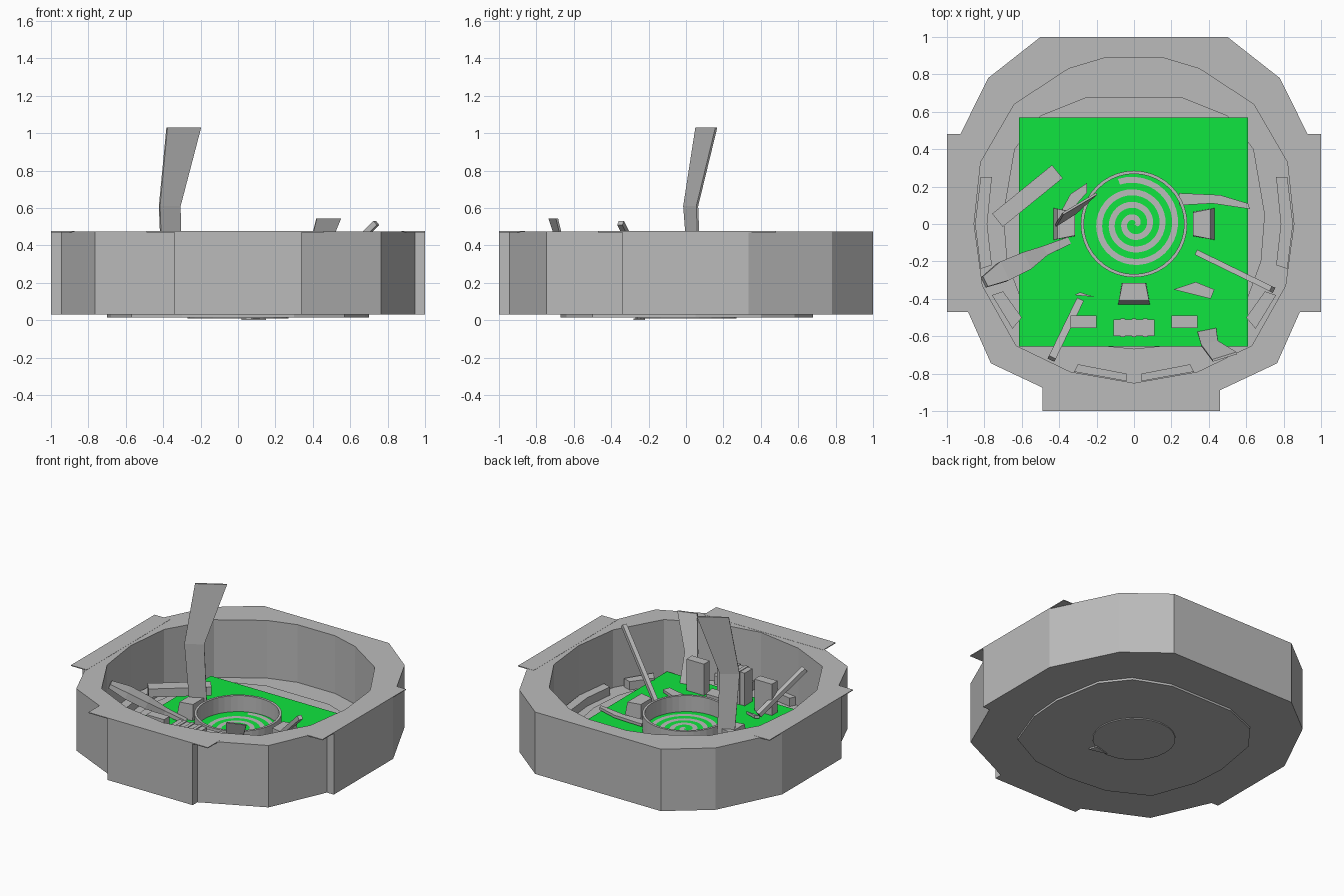
import bpy, bmesh, math
from mathutils import Vector

cube = bpy.data.objects.get("Cube")
if cube:
    bpy.data.objects.remove(cube)


def material(name, rgb):
    m = bpy.data.materials.new(name)
    m.use_nodes = True
    m.diffuse_color = (*rgb, 1)
    m.node_tree.nodes["Principled BSDF"].inputs["Base Color"].default_value = (*rgb, 1)
    return m


GREY = material("stone_grey", (0.5, 0.5, 0.5))
GREEN = material("bright_green", (0.005, 0.78, 0.05))


def finish(name, bm, mat=GREY):
    bmesh.ops.recalc_face_normals(bm, faces=bm.faces[:])
    me = bpy.data.meshes.new(name)
    bm.to_mesh(me)
    bm.free()
    me.materials.append(mat)
    ob = bpy.data.objects.new(name, me)
    bpy.context.collection.objects.link(ob)
    return ob


def prism(name, loops, z0, z1, mat=GREY):
    """Extrude an outline, with optional hole outlines, from z0 to z1."""
    bm = bmesh.new()
    edges = []
    for pts in loops:
        vs = [bm.verts.new((x, y, z0)) for x, y in pts]
        edges += [bm.edges.new((vs[i - 1], vs[i])) for i in range(len(vs))]
    bmesh.ops.triangle_fill(bm, use_beauty=True, edges=edges, normal=(0, 0, 1))
    out = bmesh.ops.extrude_face_region(bm, geom=bm.faces[:])["geom"]
    bmesh.ops.translate(bm, vec=(0, 0, z1 - z0),
                        verts=[g for g in out if isinstance(g, bmesh.types.BMVert)])
    return finish(name, bm, mat)


def rect(x0, x1, y0, y1):
    return [(x0, y0), (x1, y0), (x1, y1), (x0, y1)]


def circle(r, n):
    return [(r * math.cos(math.tau * i / n), r * math.sin(math.tau * i / n)) for i in range(n)]


def mirrored(half):
    """Close a right-hand outline, front to back, with its mirror image."""
    return half + [(-x, y) for x, y in reversed(half) if x]


def loft(name, rings):
    """Skin quad rings into a closed solid."""
    bm = bmesh.new()
    rows = [[bm.verts.new(p) for p in ring] for ring in rings]
    for a, b in zip(rows, rows[1:]):
        for i in range(4):
            bm.faces.new((a[i - 1], a[i], b[i], b[i - 1]))
    bm.faces.new(rows[0])
    bm.faces.new(rows[-1])
    return finish(name, bm)


def blade(name, sections, t=0.012):
    """Thin upright sheet through (left point, right point, z) sections."""
    rings = []
    for a, b, z in sections:
        a, b = Vector((*a, z)), Vector((*b, z))
        n = Vector((a.y - b.y, b.x - a.x, 0)).normalized() * t / 2
        rings.append([a - n, b - n, b + n, a + n])
    loft(name, rings)


def beam(name, stations):
    """Straight bar through (point, width, thickness) stations."""
    d = (Vector(stations[-1][0]) - Vector(stations[0][0])).normalized()
    s = d.cross(Vector((0, 0, 1))).normalized()
    u = s.cross(d)
    loft(name, [[Vector(p) + s * w / 2 * i + u * t / 2 * j
                 for i, j in ((-1, -1), (1, -1), (1, 1), (-1, 1))] for p, w, t in stations])


# Surrounding wall and its overhanging rim slabs
outer = mirrored([(0.34, -1), (0.34, -0.945), (0.765, -0.745), (0.945, -0.34), (1, -0.34),
                  (1, 0.335), (0.78, 0.78), (0.5, 1)])
inner = mirrored([(0, -0.85), (0.34, -0.79), (0.63, -0.65), (0.81, -0.33), (0.855, 0),
                  (0.82, 0.33), (0.64, 0.64), (0.35, 0.83), (0.15, 0.89)])
prism("outer_wall", [outer, inner], 0.03, 0.475)
prism("front_rim_slab", [rect(-0.49, 0.46, -1, -0.86)], 0.47, 0.476)
for side, s in (("left", 1), ("right", -1)):
    prism(side + "_rim_slab", [rect(*sorted((s * 0.875, s)), -0.47, 0.48)], 0.47, 0.476)

# Floors and underside
floor = mirrored([(0, -0.67), (0.3, -0.64), (0.57, -0.5), (0.68, -0.2), (0.7, 0.05),
                  (0.64, 0.4), (0.5, 0.58), (0.25, 0.68)])
prism("lower_floor", [inner], 0.03, 0.06)
prism("raised_floor", [floor], 0.05, 0.09)
prism("underside_disc", [floor], 0.015, 0.032)
prism("underside_hub", [circle(0.27, 24)], 0.008, 0.016)
prism("underside_shard", [[(0.02, -0.25), (0.15, -0.28), (0.13, -0.22)]], 0, 0.01)
prism("green_floor", [rect(-0.615, 0.61, -0.655, 0.57)], 0.085, 0.105, GREEN)

# Round pit wall and spiral inlay
prism("pit_ring", [circle(0.285, 40), circle(0.268, 40)], 0.1, 0.22)
N, TURNS = 120, 3.4
path = [(0.012 + 0.228 * i / N, -0.6 + math.tau * TURNS * i / N) for i in range(N + 1)]
bm = bmesh.new()
pairs = []
for r, a in path:
    h = min(0.016, r * 0.9)
    pairs.append([bm.verts.new(((r + k) * math.cos(a), (r + k) * math.sin(a), 0.108))
                  for k in (-h, h)])
for (a, b), (c, d) in zip(pairs, pairs[1:]):
    bm.faces.new((a, b, d, c))
bmesh.ops.recalc_face_normals(bm, faces=bm.faces[:])
spiral = finish("spiral_inlay", bm)
if spiral.data.polygons[0].normal.z < 0:
    spiral.data.flip_normals()

# Low steps along the inner wall
for side, s in (("left", 1), ("right", -1)):
    prism(side + "_wall_step", [[(s * x, y) for x, y in
          ((0.76, 0.25), (0.82, 0.25), (0.85, 0), (0.82, -0.24), (0.76, -0.22), (0.785, 0))]],
          0.05, 0.12)
    for name, pts in (("front", ((0.04, -0.8), (0.3, -0.75), (0.32, -0.79), (0.04, -0.84))),
                      ("corner", ((0.6, -0.5), (0.7, -0.36), (0.76, -0.38), (0.65, -0.56)))):
        prism(f"{side}_{name}_step", [[(s * x, y) for x, y in pts]], 0.05, 0.12)
    # Standing blocks
    prism(side + "_block", [rect(s * 0.27 - 0.07, s * 0.27 + 0.07, -0.555, -0.49)], 0.1, 0.33)
prism("centre_block", [rect(-0.11, 0.11, -0.6, -0.51)], 0.1, 0.34)
for i in range(3):
    x = -0.06 + 0.06 * i
    prism(f"centre_block_rib_{i}", [rect(x - 0.012, x + 0.012, -0.605, -0.505)], 0.1, 0.345)

# Tapered plinths around the pit
for name, a in (("right", -math.pi / 2), ("front", 0), ("left", math.pi / 2)):
    c, s = math.cos(a), math.sin(a)
    rings = []
    for z, y0, y1, k in ((0.1, -0.43, -0.315, 1), (0.22, -0.41, -0.315, 0.95)):
        quad = ((-0.085 * k, y0), (0.085 * k, y0), (0.065 * k, y1), (-0.065 * k, y1))
        rings.append([(x * c - y * s, x * s + y * c, z) for x, y in quad])
    loft(name + "_plinth", rings)

# Upright bent blades
blade("tall_blade", [((-0.4, 0.03), (-0.3, 0.08), 0.1), ((-0.42, -0.01), (-0.31, 0.06), 0.61),
                     ((-0.38, 0.055), (-0.2, 0.162), 1.03)])
blade("short_blade", [((0.34, -0.58), (0.44, -0.56), 0.1), ((0.36, -0.65), (0.45, -0.63), 0.3),
                      ((0.42, -0.73), (0.55, -0.69), 0.545)])

# Shards lying on the floor
for name, pts in (("long_shard", ((0.24, 0.1), (0.42, 0.11), (0.62, 0.08), (0.61, 0.11),
                                  (0.46, 0.155), (0.24, 0.165))),
                  ("small_shard", ((0.21, -0.35), (0.33, -0.31), (0.43, -0.35), (0.41, -0.4))),
                  ("thin_shard", ((-0.32, -0.38), (-0.29, -0.365), (-0.21, -0.39))),
                  ("blade_foot", ((-0.4, 0.05), (-0.33, 0.08), (-0.25, 0.17), (-0.25, 0.22),
                                  (-0.34, 0.16)))):
    prism(name, [pts], 0.12, 0.14)

# Leaning bars
beam("plank", [((-0.73, 0.02, 0.18), 0.09, 0.06), ((-0.41, 0.28, 0.18), 0.09, 0.06)])
beam("left_pole", [((0.34, -0.155, 0.13), 0.03, 0.03), ((0.74, -0.35, 0.52), 0.03, 0.03)])
beam("front_pole", [((-0.44, -0.72, 0.38), 0.04, 0.03), ((-0.29, -0.41, 0.13), 0.04, 0.03)])
beam("leaning_club", [((-0.8, -0.31, 0.33), 0.06, 0.03), ((-0.7, -0.255, 0.277), 0.11, 0.05),
                      ((-0.58, -0.2, 0.215), 0.1, 0.05), ((-0.48, -0.145, 0.16), 0.055, 0.03),
                      ((-0.35, -0.09, 0.1), 0.04, 0.025)])
